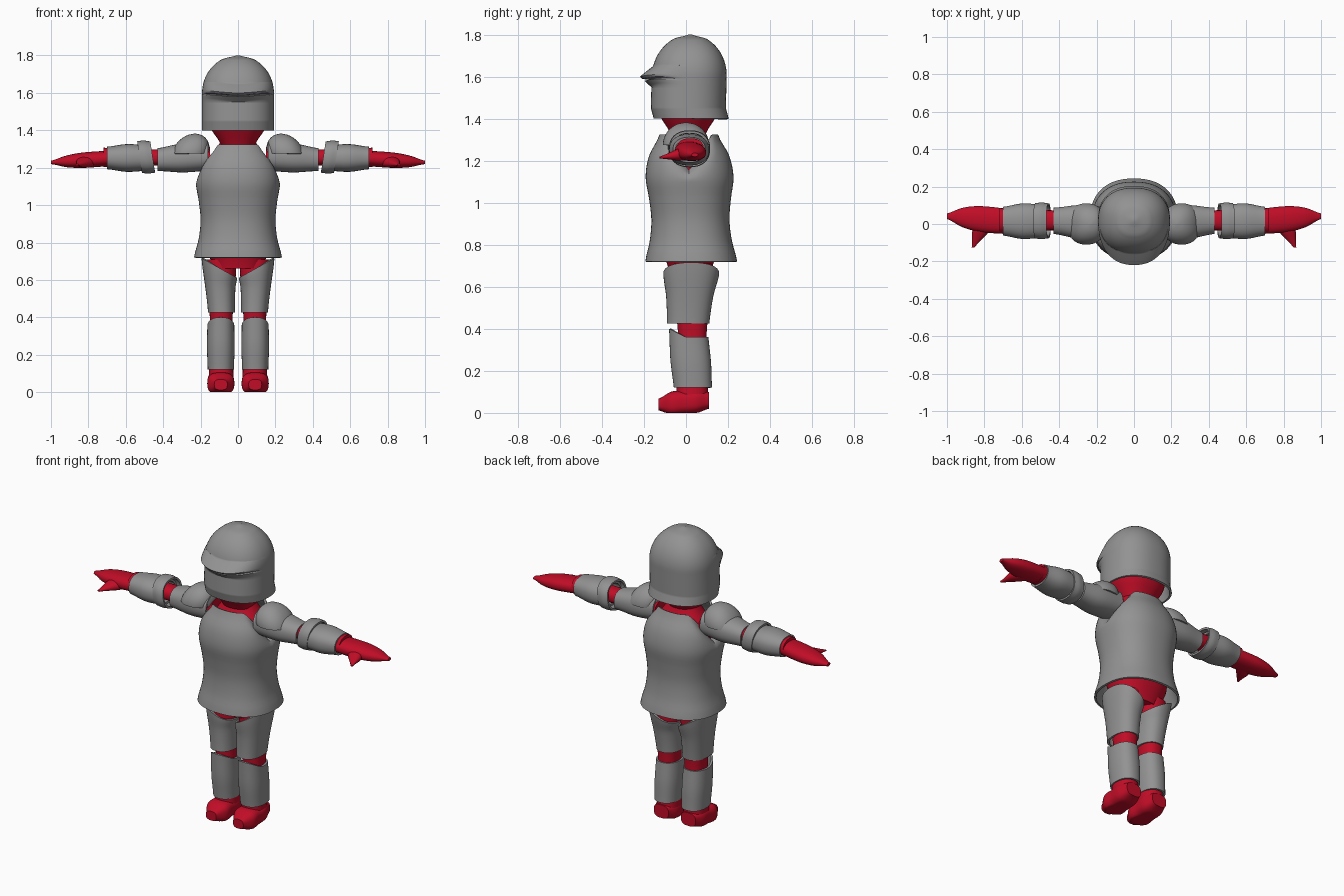
import bpy, bmesh
from math import cos, sin, tau, sqrt, copysign
from mathutils import Vector

if "Cube" in bpy.data.objects:
    bpy.data.objects.remove(bpy.data.objects["Cube"], do_unlink=True)

X, Y, Z = range(3)


def make_material(name, colour):
    material = bpy.data.materials.new(name)
    material.use_nodes = True
    material.diffuse_color = colour
    shader = material.node_tree.nodes["Principled BSDF"]
    shader.inputs["Base Color"].default_value = colour
    return material


STEEL = make_material("steel_grey", (.29, .29, .29, 1))
RED = make_material("suit_red", (.53, .004, .02, 1))


def spline(values, t):
    """Smooth curve through evenly spaced values, t from 0 to 1."""
    last = len(values) - 1
    i = min(int(t * last), last - 1)
    f = t * last - i
    a, b, c, d = (values[max(0, min(last, i + k))] for k in (-1, 0, 1, 2))
    slope_in, slope_out = (c - a) / 2, (d - b) / 2
    ease = f * f * (3 - 2 * f)
    return (b + (c - b) * ease + slope_in * f * (1 - f) ** 2
            - slope_out * f * f * (1 - f))


def dome(radius, shoulder):
    """Radii of a dome: straight up to the shoulder, then a quarter circle."""
    count = 24
    rises = [max(0, k / count - shoulder) / (1 - shoulder) for k in range(count)]
    return [radius * sqrt(1 - rise * rise) for rise in rises] + [radius / 20]


def squircle(value, power):
    return copysign(abs(value) ** (2 / power), value)


def tube(name, material, axis, start, end, centre, widths, aspect=1, drift=(0, 0),
         power=2.3, open_start=False, open_end=False, thickness=0,
         mirror=True, steps=12, sides=40, warp=None):
    """Loft rounded cross-sections along an axis; drift moves the far centre."""
    bm = bmesh.new()
    rings = []
    for step in range(steps + 1):
        t = step / steps
        width = spline(widths, t)
        middle = Vector(centre) + Vector(drift) * t
        ring = []
        for k in range(sides):
            angle = tau * k / sides
            point = [middle.x + width * squircle(cos(angle), power),
                     middle.y + width * aspect * squircle(sin(angle), power)]
            point.insert(axis, start + (end - start) * t)
            ring.append(bm.verts.new(warp(*point) if warp else point))
        rings.append(ring)
    for lower, upper in zip(rings, rings[1:]):
        for k in range(sides):
            bm.faces.new((lower[k - 1], lower[k], upper[k], upper[k - 1]))
    if not open_start:
        bm.faces.new(rings[0])
    if not open_end:
        bm.faces.new(rings[-1])
    bmesh.ops.recalc_face_normals(bm, faces=bm.faces)

    mesh = bpy.data.meshes.new(name)
    bm.to_mesh(mesh)
    bm.free()
    mesh.materials.append(material)
    part = bpy.data.objects.new(name, mesh)
    bpy.context.collection.objects.link(part)
    if thickness:
        part.modifiers.new("Shell", "SOLIDIFY").thickness = thickness
    if mirror:
        part.modifiers.new("Mirror", "MIRROR").use_mirror_merge = False
    bpy.ops.object.select_all(action="DESELECT")
    part.select_set(True)
    bpy.context.view_layer.objects.active = part
    bpy.ops.object.convert(target="MESH")
    bpy.ops.object.shade_smooth_by_angle(angle=.7)


def plate(name, axis, start, end, centre, widths, open_end=True, **options):
    tube(name, STEEL, axis, start, end, centre, widths, open_start=True,
         open_end=open_end, thickness=.012, **options)


def beak(x, y, z):
    """Push the brow forward over a thin slit and set the chin back."""
    front = max(0, -y / .17)
    ledge = .058 * max(0, 1 - abs(z - 1.6) / .05)
    slit = .03 if abs(z - 1.585) < .004 else 0
    chin = .3 * max(0, 1.45 - z)
    curve = .7 * x * x if ledge else 0
    return x, y - front * (ledge - slit) + chin, z + curve * min(1, front)


def arm_opening(x, y, z):
    """Dip the upper rim at both sides."""
    lift = max(0, (z - 1.1) / .22)
    return x, y, z - .15 * lift * max(0, 1 - abs(y - .015) / .11)


def thigh_rim(x, y, z):
    """Slant the upper rim down towards the crotch."""
    return x, y, z + max(0, (z - .56) / .12) * (x - .13) * .55


def knee_peak(x, y, z):
    """Raise the front of the upper rim over the knee."""
    return x, y, z + max(0, (z - .28) / .08) * max(0, -y) * .5


def flat_sole(x, y, z):
    return x, y, max(0, z)


def cuff_slant(x, y, z):
    return x + (z - 1.25) * .15, y, z


# Helmet with a beaked brow
plate("helmet", Z, 1.4, 1.8, (0, .01), dome(.192, .5), aspect=.93, drift=(0, .01),
      open_end=False, mirror=False, steps=80, sides=56, warp=beak)

# Head, neck and suited trunk
tube("head", RED, Z, 1.32, 1.74, (0, .01), [.09, .155, .17, .14, .04],
     aspect=.9, mirror=False)
tube("trunk", RED, Z, .66, 1.35, (0, .02), [.13, .18, .17, .175, .17, .09],
     aspect=.75, mirror=False, steps=25)

# Breastplate with a flared waist
plate("breastplate", Z, .72, 1.325, (0, .025), [.235, .21, .2, .21, .225, .205, .15],
      aspect=.93, drift=(0, -.012), mirror=False, steps=24, sides=56, warp=arm_opening)

# Arms
plate("shoulder_caps", Z, 1.275, 1.382, (.255, 0), dome(.1, 0), aspect=1.1,
      drift=(-.025, 0), open_end=False, steps=24)
plate("upper_arm_plates", X, .16, .43, (.005, 1.263), [.09, .09, .07],
      aspect=.87, drift=(.012, -.02))
tube("arms", RED, X, .15, .72, (.02, 1.255), [.07, .055, .055, .065], aspect=.8)
plate("elbow_cuffs", X, .455, .525, (.017, 1.257), [.093, .098, .095],
      aspect=.9, warp=cuff_slant)
plate("forearm_plates", X, .49, .7, (.015, 1.252), [.088, .095, .077], aspect=.78)

# Mitten hands with forward thumbs
tube("hands", RED, X, .69, 1, (.015, 1.25), [.068, .07, .067, .05, .015],
     aspect=.6, drift=(.027, -.022), steps=20)
tube("thumbs", RED, Y, 0, -.125, (.8, 1.235), [.055, .045, .025, .008],
     aspect=.6, drift=(.06, -.02))

# Legs
tube("legs", RED, Z, .08, .71, (.09, .03), [.066, .06, .06, .075, .08], aspect=1.15)
plate("thigh_plates", Z, .425, .68, (.088, .01), [.072, .08, .095],
      aspect=1.4, drift=(.012, .015), warp=thigh_rim)
plate("shin_plates", Z, .12, .36, (.092, .033), [.07, .074, .072],
      aspect=1.3, drift=(0, -.02), warp=knee_peak)

# Rounded feet
tube("feet", RED, Y, -.13, .11, (.092, .04), [.035, .07, .07, .07, .05],
     aspect=.8, drift=(0, .02), power=2.8, steps=20, warp=flat_sole)
